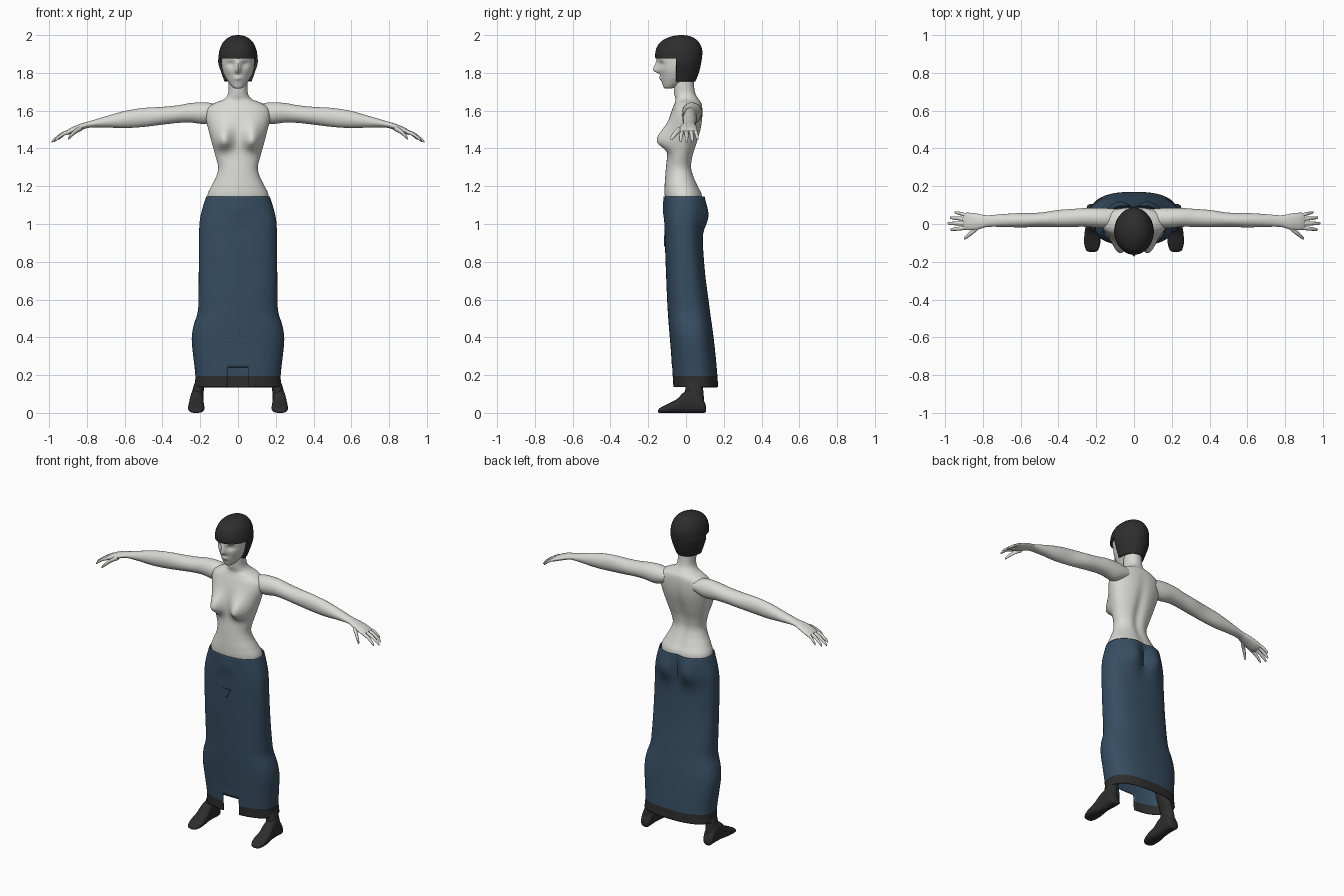
import bpy, bmesh, math
from mathutils import Vector

if "Cube" in bpy.data.objects:
    bpy.data.objects.remove(bpy.data.objects["Cube"])


def material(name, rgb):
    m = bpy.data.materials.new(name)
    m.diffuse_color = (*rgb, 1)
    m.use_nodes = True
    m.node_tree.nodes["Principled BSDF"].inputs["Base Color"].default_value = m.diffuse_color
    return m


SKIN = material("pale skin", (0.70, 0.70, 0.665))
DARK = material("charcoal", (0.028, 0.027, 0.027))
BLUE = material("slate blue", (0.038, 0.075, 0.122))


def spline(rows, sub):
    """Smooth the table of sections with Catmull-Rom interpolation."""
    out, n = [], len(rows)
    for i in range(n - 1):
        p = [rows[max(0, min(n - 1, i + k))] for k in (-1, 0, 1, 2)]
        for s in range(sub):
            t = s / sub
            out.append([0.5 * (2 * b + (c - a) * t + (2 * a - 5 * b + 4 * c - d) * t * t
                               + (3 * b - a - 3 * c + d) * t ** 3) for a, b, c, d in zip(*p)])
    return out + [list(rows[-1])]


def finish(bm, name, mats, mirror=False, thick=0, angle=50):
    bmesh.ops.recalc_face_normals(bm, faces=bm.faces)
    me = bpy.data.meshes.new(name)
    bm.to_mesh(me)
    bm.free()
    for m in mats:
        me.materials.append(m)
    ob = bpy.data.objects.new(name, me)
    bpy.context.collection.objects.link(ob)
    bpy.ops.object.select_all(action='DESELECT')
    ob.select_set(True)
    bpy.context.view_layer.objects.active = ob
    bpy.ops.object.shade_smooth_by_angle(angle=math.radians(angle))
    if thick:
        sol = ob.modifiers.new("thickness", 'SOLIDIFY')
        sol.thickness, sol.offset = thick, -1
    if mirror:
        ob.modifiers.new("mirror", 'MIRROR')
    return ob


def loft(rows, axis='z', sides=48, sub=5, power=2.0, caps=(True, True), shape=None):
    """Section row: position on the axis, then low/high limits on the two other axes."""
    bm = bmesh.new()
    rings = []
    for t, a0, a1, b0, b1 in spline(rows, sub):
        ring = []
        for k in range(sides):
            ang = 2 * math.pi * k / sides
            c, s = math.cos(ang), math.sin(ang)
            a = (a0 + a1) / 2 + (a1 - a0) / 2 * math.copysign(abs(c) ** (2 / power), c)
            b = (b0 + b1) / 2 + (b1 - b0) / 2 * math.copysign(abs(s) ** (2 / power), s)
            p = Vector({'x': (t, a, b), 'y': (a, t, b), 'z': (a, b, t)}[axis])
            if shape:
                p.y += shape(p, s)
            ring.append(bm.verts.new(p))
        rings.append(ring)
    for r, q in zip(rings, rings[1:]):
        for k in range(sides):
            j = (k + 1) % sides
            bm.faces.new((r[k], r[j], q[j], q[k]))
    for ring, cap in ((rings[0], caps[0]), (rings[-1], caps[1])):
        if cap:
            bm.faces.new(ring)
    return bm


def sym(rows):
    return [(z, -w, w, f, b) for z, w, f, b in rows]


def bump(v, centre, below, above):
    d = v - centre
    return math.exp(-(d / (above if d > 0 else below)) ** 2)


def cut(bm, co, no):
    bmesh.ops.bisect_plane(bm, geom=bm.verts[:] + bm.edges[:] + bm.faces[:],
                           plane_co=co, plane_no=no)


# torso and neck, with bust and spine groove
def torso_shape(p, s):
    x = abs(p.x)
    if s < 0:
        return -0.068 * bump(x, 0.077, 0.047, 0.05) * bump(p.z, 1.44, 0.045, 0.075) * min(1, -s * 2)
    return -0.014 * bump(x, 0, 0.03, 0.03) * bump(p.z, 1.38, 0.22, 0.16)


torso = loft(sym([(1.06, .150, -.095, .075), (1.145, .163, -.112, .088), (1.20, .141, -.113, .066),
                  (1.25, .116, -.110, .045), (1.30, .105, -.106, .033), (1.36, .119, -.100, .040),
                  (1.42, .136, -.098, .058), (1.50, .157, -.098, .080), (1.56, .170, -.088, .088),
                  (1.61, .165, -.072, .088), (1.64, .125, -.060, .082), (1.66, .076, -.056, .068),
                  (1.69, .053, -.062, .050), (1.74, .050, -.066, .042), (1.80, .050, -.066, .042)]),
             sides=80, power=2.15, shape=torso_shape)
finish(torso, "torso", [SKIN])


# head, with nose, lips and eye sockets
def face_shape(p, s):
    if s > 0:
        return 0
    x = abs(p.x)
    nose = -0.030 * bump(x, 0, .013, .013) * bump(p.z, 1.812, 0.012, 0.04)
    lips = -0.009 * bump(x, 0, .022, .022) * bump(p.z, 1.772, 0.014, 0.012)
    eyes = 0.013 * bump(x, .036, .018, .025) * bump(p.z, 1.848, 0.02, 0.014)
    return nose + lips + eyes


head = loft(sym([(1.717, .014, -.110, -.080), (1.725, .030, -.119, -.050), (1.75, .050, -.127, -.005),
                 (1.78, .069, -.134, .040), (1.82, .083, -.145, .062), (1.87, .088, -.152, .072),
                 (1.92, .088, -.150, .072), (1.96, .060, -.120, .045)]),
            sides=80, sub=7, shape=face_shape)
finish(head, "head", [SKIN])

# bobbed hair with a straight fringe
hair = loft(sym([(1.755, .072, -.130, .050), (1.80, .088, -.145, .068), (1.85, .104, -.158, .080),
                 (1.885, .103, -.163, .085), (1.92, .098, -.160, .086), (1.955, .084, -.143, .073),
                 (1.98, .062, -.110, .050), (1.995, .034, -.070, .018), (2.0, .008, -.032, -.015)]),
            sides=64, caps=(False, True))
cut(hair, (0, 0, 1.877), (0, 0, 1))
cut(hair, (0, -.052, 0), (0, 1, 0))
bmesh.ops.delete(hair, geom=[f for f in hair.faces if f.calc_center_median().z < 1.877
                             and f.calc_center_median().y < -.052], context='FACES')
finish(hair, "hair", [DARK], thick=.014)

# arms ending in palms
arm = loft([(.10, -.015, .080, 1.555, 1.630), (.17, -.022, .085, 1.530, 1.644),
            (.25, -.015, .085, 1.537, 1.640), (.32, -.015, .080, 1.535, 1.628),
            (.40, -.017, .074, 1.526, 1.620), (.50, -.015, .060, 1.514, 1.614),
            (.60, -.018, .058, 1.508, 1.598), (.70, -.015, .052, 1.511, 1.570),
            (.78, -.016, .046, 1.511, 1.546), (.83, -.030, .055, 1.497, 1.532),
            (.88, -.033, .060, 1.478, 1.512), (.905, -.028, .056, 1.472, 1.496)],
           axis='x', sides=32)
finish(arm, "arm", [SKIN], mirror=True)


# fingers and thumb
def finger(name, start, end, r):
    a, b = Vector(start), Vector(end)
    rows = []
    for t, k in ((0, 1), (.4, 1.05), (.8, .85), (.95, .6), (1, .15)):
        p = a.lerp(b, t)
        p.z += .010 * math.sin(math.pi * t)
        rows.append((p.x, p.y - r * k, p.y + r * k, p.z - r * k, p.z + r * k))
    finish(loft(rows, axis='x', sides=12, sub=3), name, [SKIN], mirror=True)


finger("little_finger", (.885, .047, 1.490), (.950, .062, 1.448), .009)
finger("ring_finger", (.89, .026, 1.490), (.975, .034, 1.438), .010)
finger("middle_finger", (.89, .003, 1.490), (.988, .003, 1.433), .010)
finger("index_finger", (.89, -.020, 1.488), (.973, -.030, 1.437), .010)
finger("thumb", (.825, -.018, 1.508), (.900, -.078, 1.450), .013)


# long skirt with seat curves, a dark hem and a front notch
def skirt_shape(p, s):
    x = abs(p.x)
    if s > 0:
        seat = bump(p.z, 1.045, .075, .09)
        return s * seat * (.036 * bump(x, .08, .06, .07) - .012 * bump(x, 0, .02, .02))
    return .008 * s * -bump(x, 0, .05, .05) * bump(p.z, 1.08, .05, .05) * -1


skirt = loft(sym([(.136, .230, -.068, .170), (.20, .226, -.072, .166), (.30, .237, -.078, .157),
                  (.39, .245, -.085, .147), (.46, .236, -.091, .138), (.53, .214, -.096, .128),
                  (.60, .209, -.100, .119), (.72, .208, -.105, .103), (.85, .207, -.110, .092),
                  (.95, .206, -.113, .087), (1.02, .202, -.114, .088), (1.08, .189, -.115, .090),
                  (1.145, .168, -.117, .093)]),
             sides=80, power=2.5, caps=(False, False), shape=skirt_shape)
for co, no in (((0, 0, .195), (0, 0, 1)), ((0, 0, .238), (0, 0, 1)),
               ((.055, 0, 0), (1, 0, 0)), ((-.055, 0, 0), (1, 0, 0))):
    cut(skirt, co, no)
gap = []
for f in skirt.faces:
    c = f.calc_center_median()
    f.material_index = 1 if c.z < .195 else 0
    if c.y < 0 and abs(c.x) < .055 and c.z < .238:
        gap.append(f)
bmesh.ops.delete(skirt, geom=gap, context='FACES')
finish(skirt, "skirt", [BLUE, DARK], thick=.005)

# small triangular patch on the skirt front
patch = bmesh.new()
tri = [(-.03, .938), (.03, .938), (0, .882)]
back, front = ([patch.verts.new((x, y, z)) for x, z in tri] for y in (-.111, -.1175))
patch.faces.new(back)
patch.faces.new(front)
for i in range(3):
    j = (i + 1) % 3
    patch.faces.new((back[i], back[j], front[j], front[i]))
finish(patch, "front_patch", [BLUE], angle=30)

# stockinged legs and feet
leg = loft([(.04, .185, .250, .000, .098), (.09, .183, .247, -.008, .094), (.14, .177, .236, -.002, .090),
            (.20, .150, .218, .000, .092), (.32, .120, .215, -.010, .100), (.45, .095, .195, -.030, .085),
            (.60, .070, .180, -.055, .070)], sides=24)
finish(leg, "leg", [DARK], mirror=True)
foot = loft([(-.147, .205, .238, .002, .014), (-.138, .190, .254, 0, .026), (-.10, .178, .264, 0, .046),
             (-.05, .180, .262, 0, .072), (-.01, .183, .256, 0, .110), (.03, .184, .253, 0, .125),
             (.07, .183, .252, 0, .105), (.097, .190, .247, 0, .060), (.106, .205, .232, .008, .035)],
            axis='y', sides=28, power=2.5)
finish(foot, "foot", [DARK], mirror=True)
